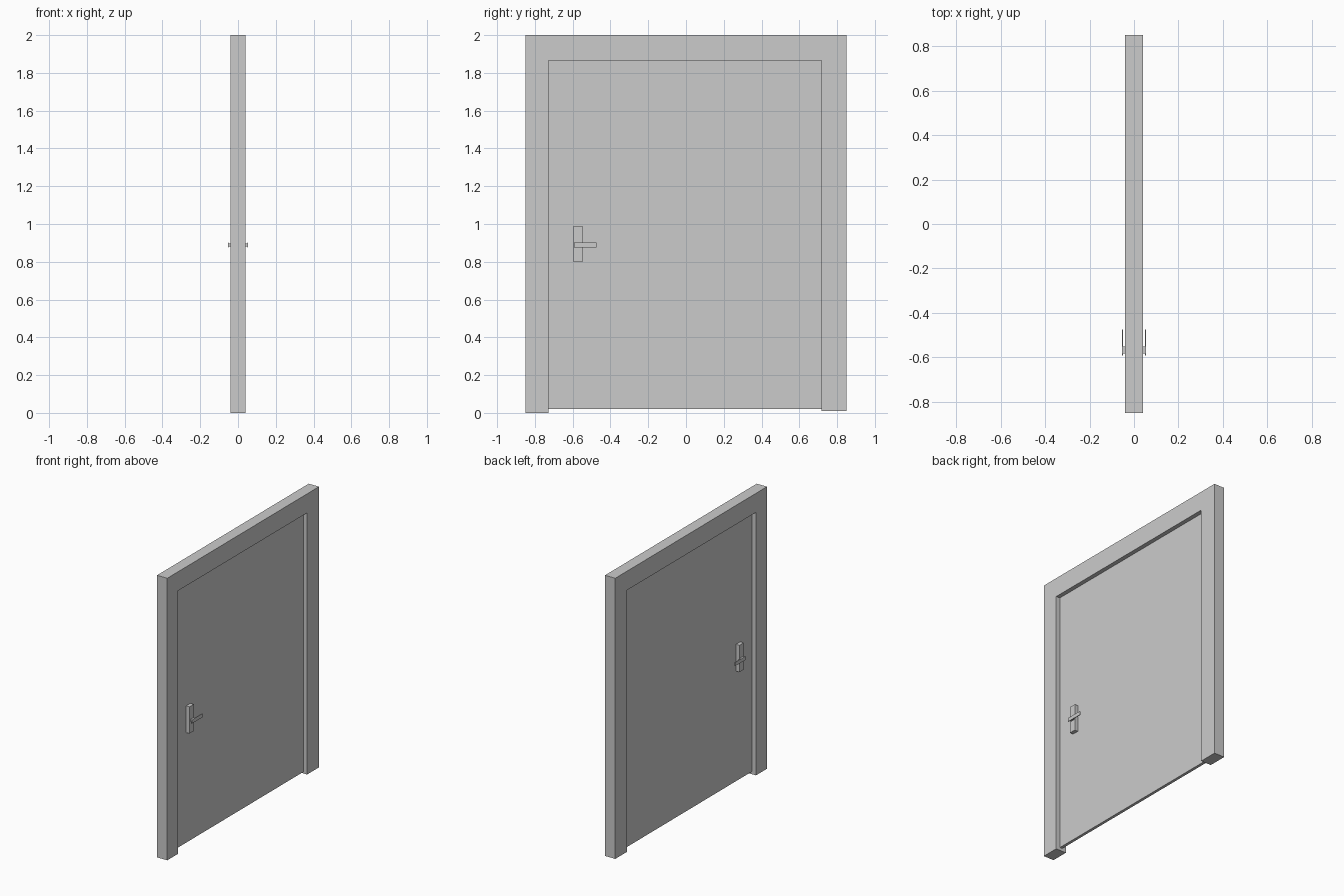
import bpy, bmesh

if "Cube" in bpy.data.objects:
    bpy.data.objects.remove(bpy.data.objects["Cube"])


def prism(name, profile, x0, x1):
    """Extrude a closed (y, z) outline from x0 to x1."""
    bm = bmesh.new()
    face = bm.faces.new([bm.verts.new((x0, y, z)) for y, z in profile])
    out = bmesh.ops.extrude_face_region(bm, geom=[face])
    verts = [v for v in out["geom"] if isinstance(v, bmesh.types.BMVert)]
    bmesh.ops.translate(bm, verts=verts, vec=(x1 - x0, 0, 0))
    bmesh.ops.recalc_face_normals(bm, faces=bm.faces)
    mesh = bpy.data.meshes.new(name)
    bm.to_mesh(mesh)
    bm.free()
    obj = bpy.data.objects.new(name, mesh)
    bpy.context.collection.objects.link(obj)
    return obj


def box(name, x, y, z):
    outline = [(y[0], z[0]), (y[1], z[0]), (y[1], z[1]), (y[0], z[1])]
    return prism(name, outline, *x)


# Door frame: two legs and a lintel in one outline
prism("door_frame",
      [(-0.85, 0), (-0.727, 0), (-0.727, 1.865), (0.717, 1.865),
       (0.717, 0.01), (0.85, 0.01), (0.85, 2), (-0.85, 2)], -0.04, 0.04)

# Thin door leaf set back inside the frame
box("door_leaf", (-0.01, 0.01), (-0.727, 0.717), (0.02, 1.865))

# Handle set, mirrored to both faces of the leaf
handle_parts = [
    box("handle_plate", (0.01, 0.036), (-0.595, -0.547), (0.80, 0.99)),
    box("handle_stem", (0.036, 0.049), (-0.583, -0.552), (0.88, 0.897)),
    box("handle_lever", (0.049, 0.054), (-0.592, -0.475), (0.875, 0.901)),
]
for part in handle_parts:
    mirror = part.modifiers.new("both_sides", 'MIRROR')
    mirror.use_axis = (True, False, False)
    mirror.use_mirror_merge = False
